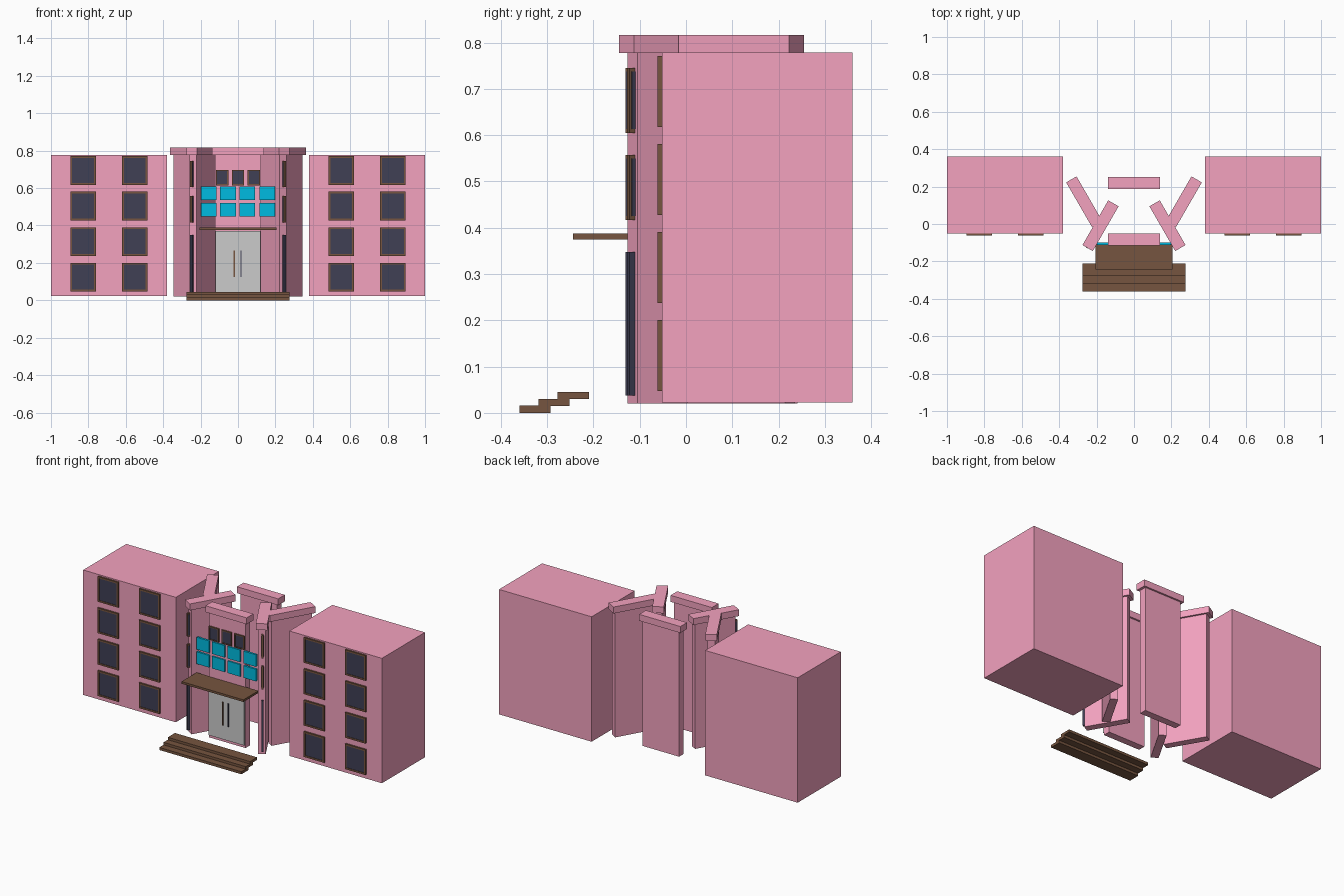
import bpy, bmesh
from math import radians
from mathutils import Matrix, Vector

if "Cube" in bpy.data.objects:
    bpy.data.objects.remove(bpy.data.objects["Cube"])


def material(name, r, g, b):
    m = bpy.data.materials.new(name)
    m.diffuse_color = (r, g, b, 1)
    m.use_nodes = True
    m.node_tree.nodes["Principled BSDF"].inputs["Base Color"].default_value = m.diffuse_color
    return m


PINK = material("pink_plaster", 0.90, 0.36, 0.52)
BROWN = material("brown_wood", 0.18, 0.09, 0.05)
DARK = material("dark_glass", 0.05, 0.05, 0.09)
BLUE = material("blue_glass", 0.0, 0.50, 0.75)


def boxes(name, spans, mat=None, loc=(0, 0, 0), angle=0):
    """One object made of axis-aligned boxes (x0,x1,y0,y1,z0,z1), turned about z."""
    bm = bmesh.new()
    for x0, x1, y0, y1, z0, z1 in spans:
        centre = Vector(((x0 + x1) / 2, (y0 + y1) / 2, (z0 + z1) / 2))
        size = Matrix.Diagonal((x1 - x0, y1 - y0, z1 - z0, 1))
        bmesh.ops.create_cube(bm, size=1, matrix=Matrix.Translation(centre) @ size)
    me = bpy.data.meshes.new(name)
    bm.to_mesh(me)
    bm.free()
    ob = bpy.data.objects.new(name, me)
    bpy.context.collection.objects.link(ob)
    ob.location = loc
    ob.rotation_euler.z = radians(angle)
    if mat:
        me.materials.append(mat)
    return ob


def window(name, x, z, w, h, front, back, b=0.01):
    """Brown border with a dark pane set slightly behind its front."""
    x0, x1, z0, z1 = x - w / 2, x + w / 2, z - h / 2, z + h / 2
    boxes(name + "_frame", [
        (x0, x0 + b, front, back, z0, z1), (x1 - b, x1, front, back, z0, z1),
        (x0 + b, x1 - b, front, back, z0, z0 + b),
        (x0 + b, x1 - b, front, back, z1 - b, z1)], BROWN)
    boxes(name + "_pane", [(x0 + b, x1 - b, front + 0.003, back, z0 + b, z1 - b)], DARK)


def wall_and_cap(name, x, y, angle):
    boxes(name + "_wall", [(-.1225, .1225, -.0215, .0215, .02, .777)], PINK, (x, y, 0), angle)
    boxes(name + "_cap", [(-.138, .138, -.032, .032, .777, .816)], PINK, (x, y, 0), angle)


# Front and back walls of the entrance tower
wall_and_cap("tower_front", 0, -0.082, 0)
wall_and_cap("tower_back", 0, 0.219, 0)

for side, s in (("left", -1), ("right", 1)):
    # Accommodation wing with two columns of four windows
    boxes(side + "_wing", [(min(s * .38, s), max(s * .38, s), -.052, .36, .022, .778)], PINK)
    for col, x in enumerate((0.552, 0.828)):
        for row in range(4):
            window(f"{side}_wing_window_{col}_{row}", s * x, 0.124 + row * 0.19,
                   0.137, 0.153, -0.062, -0.05)
    # Angled tower walls
    wall_and_cap(side + "_tower_front_side", s * 0.179, -0.009, s * -60)
    wall_and_cap(side + "_tower_back_side", s * 0.266, 0.119, s * 60)
    # Narrow windows and side door on the wall ends
    for i, (z0, z1) in enumerate(((.605, .745), (.417, .557), (.038, .348))):
        place = ((s * .246, -.117, 0), s * -60)
        if i < 2:
            boxes(f"{side}_narrow_window_frame_{i}",
                  [(-.012, .009, -.006, .006, z0, z1)], BROWN, *place)
            boxes(f"{side}_narrow_window_pane_{i}",
                  [(-.01, .004, -.007, .007, z0 + .008, z1 - .008)], DARK, *place)
        else:
            boxes(side + "_narrow_door", [(-.012, .009, -.006, .006, z0, z1)], DARK, *place)

# Entrance door leaves and handles
boxes("entrance_door", [(-.12, 0, -.113, -.09, .038, .37), (0, .12, -.113, -.09, .038, .37)])
boxes("door_handle_left", [(-.023, -.017, -.121, -.112, .125, .265)], BROWN)
boxes("door_handle_right", [(.013, .019, -.121, -.112, .125, .265)], DARK)

# Canopy
boxes("canopy", [(-.207, .207, -.244, -.10, .375, .388)], BROWN)

# Blue glazing, two rows of four
boxes("blue_glazing", [(x - .042, x + .042, -.112, -.099, z, z + .073)
                       for x in (-.157, -.054, .05, .157) for z in (.447, .535)], BLUE)

# Three small upper windows
for i in range(3):
    window(f"upper_window_{i}", (i - 1) * 0.085, 0.656, 0.066, 0.082, -0.112, -0.10, 0.006)

# Entrance steps
boxes("steps", [(-.275, .275, -.36 + i * .041, -.293 + i * .0415, i * .015, .0155 + i * .015)
                for i in range(3)], BROWN)
